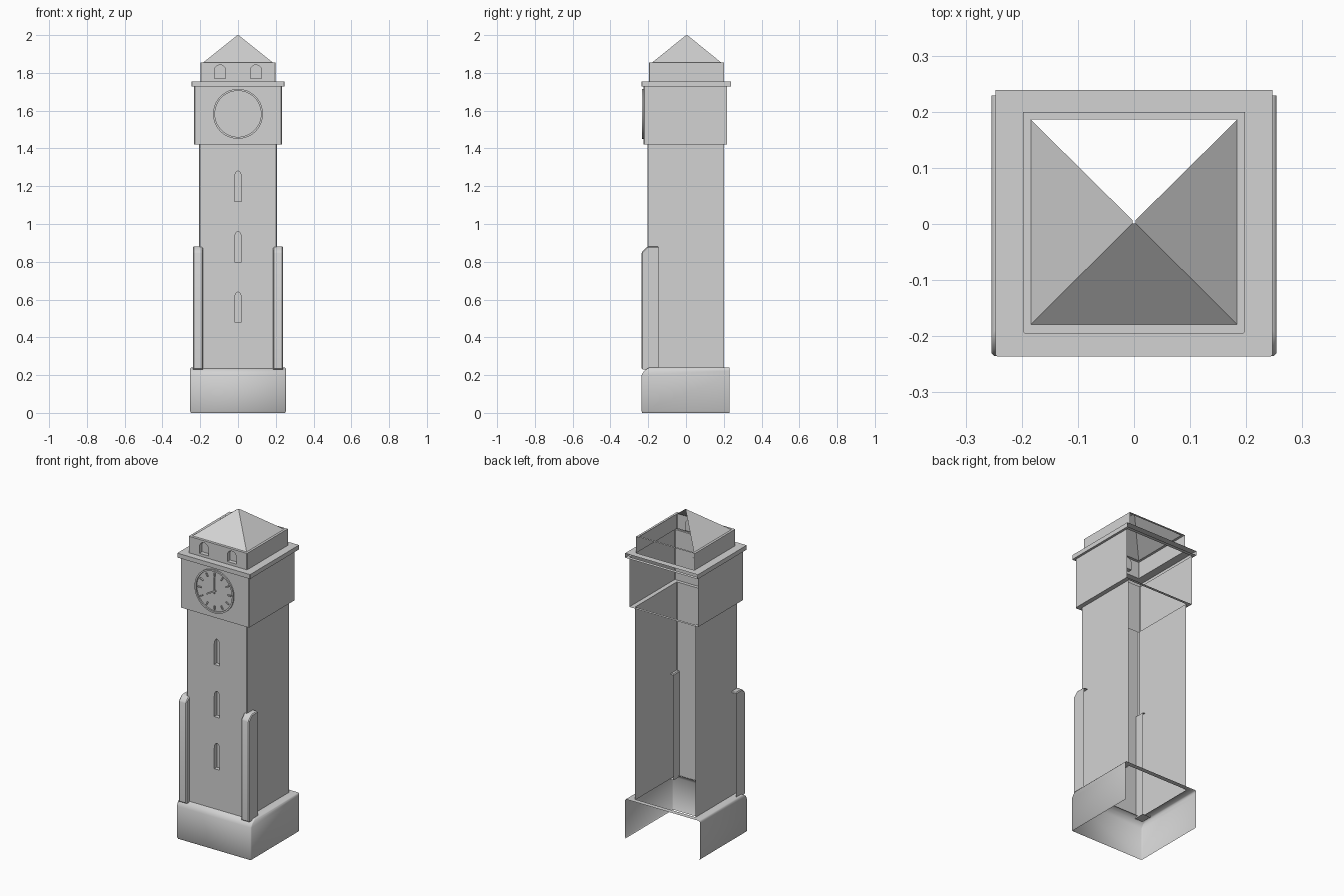
import bpy, bmesh, math
from mathutils import Matrix, Vector

cube = bpy.data.objects.get("Cube")
if cube:
    bpy.data.objects.remove(cube, do_unlink=True)

GREY = (0.65, 0.65, 0.65, 1)
stone = bpy.data.materials.new("grey_stone")
stone.use_nodes = True
stone.diffuse_color = GREY
stone.node_tree.nodes["Principled BSDF"].inputs["Base Color"].default_value = GREY


def finish(name, bm, angle=30):
    bmesh.ops.remove_doubles(bm, verts=bm.verts, dist=1e-5)
    mesh = bpy.data.meshes.new(name)
    bm.to_mesh(mesh)
    bm.free()
    mesh.materials.append(stone)
    obj = bpy.data.objects.new(name, mesh)
    bpy.context.collection.objects.link(obj)
    bpy.context.view_layer.objects.active = obj
    obj.select_set(True)
    bpy.ops.object.shade_smooth_by_angle(angle=math.radians(angle))
    obj.select_set(False)
    return obj


def shell(name, levels, c=0.005, front=True, angle=30):
    """Stacked rectangles (z, half width, front y, back y), walls open at the back."""
    bm = bmesh.new()
    loops = []
    for z, x, yf, yb in levels:
        if c:
            pts = [(x, yb), (x, yf + c), (x - c, yf), (c - x, yf), (-x, yf + c), (-x, yb)]
        else:
            pts = [(x, yb), (x, yf), (-x, yf), (-x, yb)]
        loops.append([bm.verts.new((px, py, z)) for px, py in pts])
    n = len(loops[0])
    for low, high in zip(loops, loops[1:]):
        flat = abs(low[0].co.z - high[0].co.z) < 1e-4
        for i in range(n):
            j = (i + 1) % n
            if not flat and (i == n - 1 or (not front and i == n // 2 - 1)):
                continue
            bm.faces.new((low[j], low[i], high[i], high[j]))
    return finish(name, bm, angle)


def arch(cx, z0, z1, half, rise, steps=8):
    """Outline of a round or pointed arched opening."""
    pts = [(cx - half, z0), (cx + half, z0)]
    for i in range(steps + 1):
        a = math.pi * i / steps
        pts.append((cx + half * math.cos(a), z1 - rise + rise * math.sin(a)))
    return pts


def pierced_wall(name, half, z0, z1, y, openings, depth):
    """Flat front wall with recessed openings."""
    bm = bmesh.new()

    def outline(pts, yy):
        return [bm.verts.new((px, yy, pz)) for px, pz in pts]

    def ring(vs):
        return [bm.edges.new((vs[i], vs[(i + 1) % len(vs)])) for i in range(len(vs))]

    edges = ring(outline([(-half, z0), (half, z0), (half, z1), (-half, z1)], y))
    rims = []
    for pts in openings:
        vs = outline(pts, y)
        rims.append((pts, vs))
        edges += ring(vs)
    bmesh.ops.triangle_fill(bm, edges=edges, use_beauty=True, normal=(0, -1, 0))
    for pts, vs in rims:
        inner = outline(pts, y + depth)
        bm.faces.new(inner)
        for i in range(len(vs)):
            j = (i + 1) % len(vs)
            bm.faces.new((vs[i], vs[j], inner[j], inner[i]))
    return finish(name, bm)


# Plinth with a sloping front edge
shell("plinth", [(0, .249, -.232, .229), (.008, .254, -.235, .229),
                 (.2, .254, -.235, .229), (.222, .254, -.222, .229),
                 (.234, .254, -.206, .229), (.24, .248, -.193, .229),
                 (.24, .206, -.19, .2)], angle=50)

# Shaft and its slit windows
shell("shaft", [(.235, .206, -.205, .2), (1.42, .206, -.205, .2)], front=False)
slits = [arch(0, z, z + .16, .018, .035) for z in (.48, .8, 1.12)]
pierced_wall("shaft_front", .201, .235, 1.42, -.205, slits, .025)

# Clock chamber, cornice, parapet and roof
shell("clock_chamber", [(1.42, .206, -.205, .2), (1.42, .233, -.225, .217),
                        (1.727, .233, -.225, .217)])
shell("cornice", [(1.727, .233, -.225, .217), (1.727, .247, -.236, .239),
                  (1.754, .247, -.236, .239), (1.754, .198, -.195, .2)], c=.003)
shell("parapet", [(1.754, .198, -.195, .2), (1.855, .198, -.195, .2),
                  (1.855, .184, -.179, .186)], c=.003, front=False)
lights = [arch(x, 1.77, 1.842, .03, .03, 12) for x in (-.095, .095)]
pierced_wall("parapet_front", .195, 1.754, 1.855, -.195, lights, .025)
shell("roof", [(1.855, .184, -.179, .186), (2, .003, .001, .007)], c=0)

# Corner buttresses with sloped tops
for side, label in ((1, "left"), (-1, "right")):
    bm = bmesh.new()
    profile = [(-.145, .23), (-.235, .23), (-.235, .85), (-.205, .88), (-.145, .88)]
    face = bm.faces.new([bm.verts.new((side * .186, y, z)) for y, z in profile])
    out = bmesh.ops.extrude_face_region(bm, geom=[face])["geom"]
    moved = [v for v in out if isinstance(v, bmesh.types.BMVert)]
    bmesh.ops.translate(bm, verts=moved, vec=(side * .053, 0, 0))
    bmesh.ops.recalc_face_normals(bm, faces=bm.faces)
    rim = [e for e in bm.edges if max(v.co.y for v in e.verts) < -.15
           or (e.verts[0].co.z > .87 and e.verts[1].co.z > .87)]
    bmesh.ops.bevel(bm, geom=rim, offset=.005, segments=1, affect='EDGES')
    back = [f for f in bm.faces if f.normal.y > .9]
    bmesh.ops.delete(bm, geom=back, context='FACES')
    finish(label + "_buttress", bm)

# Clock: raised rim, hour marks and two hands
CENTRE = Vector((0, -.228, 1.583))
bm = bmesh.new()
steps = 48
sections = []
for i in range(steps):
    a = math.tau * i / steps
    d = Vector((math.sin(a), 0, math.cos(a)))
    sections.append([bm.verts.new(CENTRE + d * r + Vector((0, y, 0)))
                     for r, y in ((.122, .003), (.122, -.006), (.132, -.006), (.132, .003))])
for i in range(steps):
    s, t = sections[i], sections[(i + 1) % steps]
    for k in range(3):
        bm.faces.new((s[k], s[k + 1], t[k + 1], t[k]))
bmesh.ops.recalc_face_normals(bm, faces=bm.faces)
finish("clock_rim", bm)


def clock_bars(name, bars):
    """Thin bars on the dial: (clock angle, inner radius, outer radius, width)."""
    bm = bmesh.new()
    for a, r0, r1, w in bars:
        m = (Matrix.Translation(CENTRE) @ Matrix.Rotation(a, 4, 'Y')
             @ Matrix.Translation((0, 0, (r0 + r1) / 2))
             @ Matrix.Diagonal((w, .009, r1 - r0, 1)))
        bmesh.ops.create_cube(bm, size=1, matrix=m)
    finish(name, bm)


clock_bars("hour_marks", [(math.tau * h / 12, .09, .112, .007) for h in range(12)])
clock_bars("clock_hands", [(math.tau * 8 / 12, -.01, .06, .008), (0, -.015, .085, .006)])
